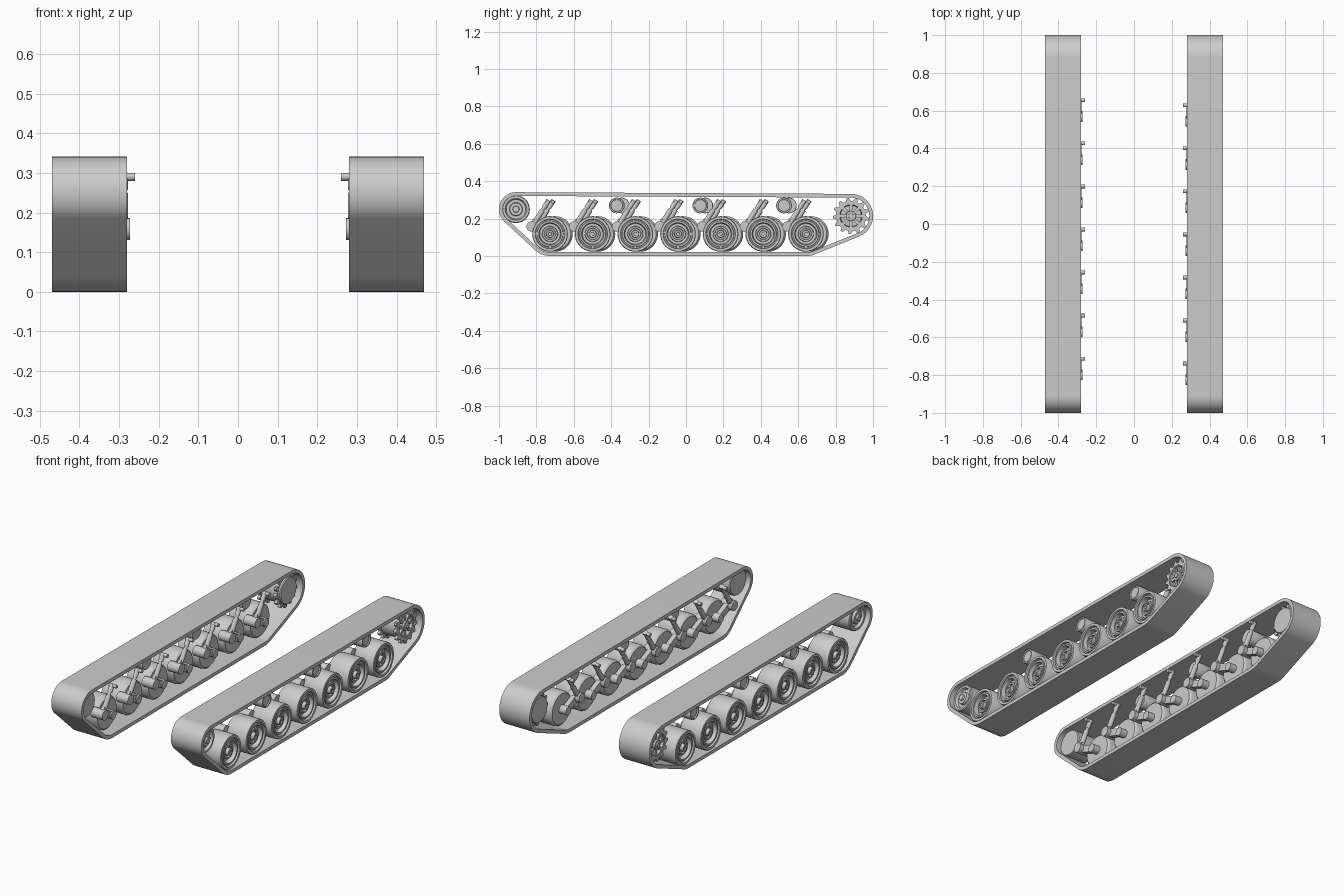
import bpy, bmesh, math
from mathutils import Vector, Matrix, geometry

cube = bpy.data.objects.get("Cube")
if cube:
    bpy.data.objects.remove(cube, do_unlink=True)

grey = bpy.data.materials.new("plain_grey")
grey.use_nodes = True
grey.diffuse_color = (0.6, 0.6, 0.6, 1)
grey.node_tree.nodes["Principled BSDF"].inputs["Base Color"].default_value = (0.6, 0.6, 0.6, 1)


def finish(name, bm, side):
    """Mirror to the wanted side, fix normals and link the part."""
    bmesh.ops.scale(bm, vec=(side, 1, 1), verts=bm.verts)
    bmesh.ops.recalc_face_normals(bm, faces=bm.faces)
    mesh = bpy.data.meshes.new(name)
    bm.to_mesh(mesh)
    bm.free()
    mesh.materials.append(grey)
    obj = bpy.data.objects.new(name, mesh)
    bpy.context.collection.objects.link(obj)
    bpy.ops.object.select_all(action='DESELECT')
    obj.select_set(True)
    bpy.context.view_layer.objects.active = obj
    bpy.ops.object.shade_smooth_by_angle(angle=math.radians(35))


def lathe(name, profile, y, z, side, segs=40):
    """Spin (radius, x) points round a crosswise axle."""
    bm = bmesh.new()
    verts = [bm.verts.new((x, y, z + r)) for r, x in profile]
    edges = [bm.edges.new(pair) for pair in zip(verts, verts[1:])]
    bmesh.ops.spin(bm, geom=verts + edges, cent=(0, y, z), axis=(1, 0, 0),
                   angle=math.tau, steps=segs)
    bmesh.ops.remove_doubles(bm, verts=bm.verts, dist=0.0002)
    finish(name, bm, side)


def band(name, outer, inner, x0, x1, side):
    """Closed ring between two matching (y, z) loops."""
    bm = bmesh.new()
    loops = [[bm.verts.new((x, *p)) for p in pts]
             for x, pts in ((x0, outer), (x1, outer), (x1, inner), (x0, inner))]
    n = len(outer)
    for k in range(4):
        a, b = loops[k], loops[(k + 1) % 4]
        for i in range(n):
            j = (i + 1) % n
            bm.faces.new((a[i], a[j], b[j], b[i]))
    finish(name, bm, side)


def rod(name, start, end, radius, side, segs=20):
    """Straight round bar between two points."""
    a, b = Vector(start), Vector(end)
    bm = bmesh.new()
    turn = (b - a).to_track_quat('Z', 'Y').to_matrix().to_4x4()
    bmesh.ops.create_cone(bm, cap_ends=True, segments=segs, radius1=radius, radius2=radius,
                          depth=(b - a).length, matrix=Matrix.Translation((a + b) / 2) @ turn)
    finish(name, bm, side)


def bar(name, a, b, w0, w1, x0, x1, side):
    """Tapered flat bar from a to b in the (y, z) plane."""
    a, b = Vector(a), Vector(b)
    d = (b - a).normalized()
    n = Vector((-d.y, d.x))
    bm = bmesh.new()
    pts = (a + n * w0, a - n * w0, b - n * w1, b + n * w1)
    face = bm.faces.new([bm.verts.new((x0, *p)) for p in pts])
    ext = bmesh.ops.extrude_face_region(bm, geom=[face])["geom"]
    bmesh.ops.translate(bm, vec=(x1 - x0, 0, 0),
                        verts=[v for v in ext if isinstance(v, bmesh.types.BMVert)])
    finish(name, bm, side)


def ring_points(y, z, r, n=72):
    return [Vector((y + r * math.cos(math.tau * i / n), z + r * math.sin(math.tau * i / n)))
            for i in range(n)]


# Cross-sections as (radius, x)
ROAD_WHEEL = [(0, .33), (.085, .33), (.092, .336), (.095, .345), (.095, .458), (.092, .464),
              (.079, .464), (.077, .452), (.071, .452), (.069, .46), (.060, .46),
              (.055, .435), (.042, .435), (.040, .45), (.031, .45), (.029, .44),
              (.021, .44), (.019, .462), (.010, .462), (.009, .457), (0, .457)]
IDLER = [(0, .31), (.07, .31), (.074, .315), (.074, .435), (.07, .44), (.058, .44),
         (.052, .425), (.036, .425), (.033, .44), (.018, .44), (.016, .45), (0, .45)]
ROLLER = [(0, .33), (.04, .33), (.042, .334), (.042, .436), (.04, .44), (.033, .44),
          (.031, .434), (0, .434)]
SPROCKET_DRUM = [(0, .30), (.07, .30), (.074, .305), (.074, .435), (.06, .435),
                 (.056, .39), (.028, .39), (.026, .44), (.014, .44), (.013, .447), (0, .447)]

IDLER_AT, SPROCKET_AT = (-.909, .25), (.882, .214)
WHEEL_Z, WHEEL_STEP, THICK = .118, .228, .02
TEETH = 13

for side, label, shift in ((1, "left", 0), (-1, "right", .026)):
    # Track belt: hull around the end wheels
    circles = [(*IDLER_AT, .091), (*SPROCKET_AT, .118),
               (-.727, WHEEL_Z, .118), (.645, WHEEL_Z, .118)]
    outer = [p for y, z, r in circles for p in ring_points(y, z, r)]
    inner = [p for y, z, r in circles for p in ring_points(y, z, r - THICK)]
    hull = geometry.convex_hull_2d(outer)
    band(f"{label}_track_belt", [outer[i] for i in hull], [inner[i] for i in hull],
         .28, .47, side)

    # Idler and return rollers
    lathe(f"{label}_idler_wheel", IDLER, *IDLER_AT, side)
    for i in range(3):
        lathe(f"{label}_return_roller_{i + 1}", ROLLER, -.37 + .447 * i + shift, .27, side, 28)

    # Drive sprocket with toothed rims and spokes
    sy, sz = SPROCKET_AT
    lathe(f"{label}_sprocket_drum", SPROCKET_DRUM, sy, sz, side)
    rim, bore = [], []
    for i in range(TEETH):
        for frac, r in ((0, .08), (.3, .08), (.5, .097), (.75, .097)):
            t = math.tau * (i + frac) / TEETH
            d = Vector((math.cos(t), math.sin(t)))
            rim.append(Vector((sy, sz)) + d * r)
            bore.append(Vector((sy, sz)) + d * .066)
    for end, x in (("inner", .315), ("outer", .422)):
        band(f"{label}_sprocket_{end}_teeth", rim, bore, x, x + .016, side)
    for i in range(8):
        d = Vector((math.cos(math.tau * i / 8), math.sin(math.tau * i / 8)))
        c = Vector((sy, sz))
        bar(f"{label}_sprocket_spoke_{i + 1}", c + d * .02, c + d * .062, .006, .009,
            .385, .43, side)

    # Road wheels with their suspension
    for i in range(7):
        y, tag = -.727 + WHEEL_STEP * i + shift, i + 1
        py, pz = y - .098, .158
        lathe(f"{label}_road_wheel_{tag}", ROAD_WHEEL, y, WHEEL_Z, side)
        rod(f"{label}_axle_{tag}", (.288, y, WHEEL_Z), (.335, y, WHEEL_Z), .024, side)
        rod(f"{label}_arm_pivot_{tag}", (.272, py, pz), (.345, py, pz), .028, side)
        bar(f"{label}_swing_arm_{tag}", (py, pz), (y, WHEEL_Z), .022, .018, .295, .322, side)
        # Damper: wide lower tube, slim rod and top pin
        low, top = Vector((.291, y - .078, .185)), Vector((.291, y - .012, .29))
        rod(f"{label}_damper_tube_{tag}", low, low.lerp(top, .58), .014, side, 16)
        rod(f"{label}_damper_rod_{tag}", low.lerp(top, .5), low.lerp(top, .75), .009, side, 16)
        rod(f"{label}_damper_cap_{tag}", low.lerp(top, .7), low.lerp(top, 1.08), .013, side, 16)
        rod(f"{label}_damper_pin_{tag}", (.26, *top.yz), (.305, *top.yz), .01, side, 16)
        bar(f"{label}_damper_lug_{tag}", (py, pz), (low.y, low.z + .01), .016, .012,
            .282, .3, side)
